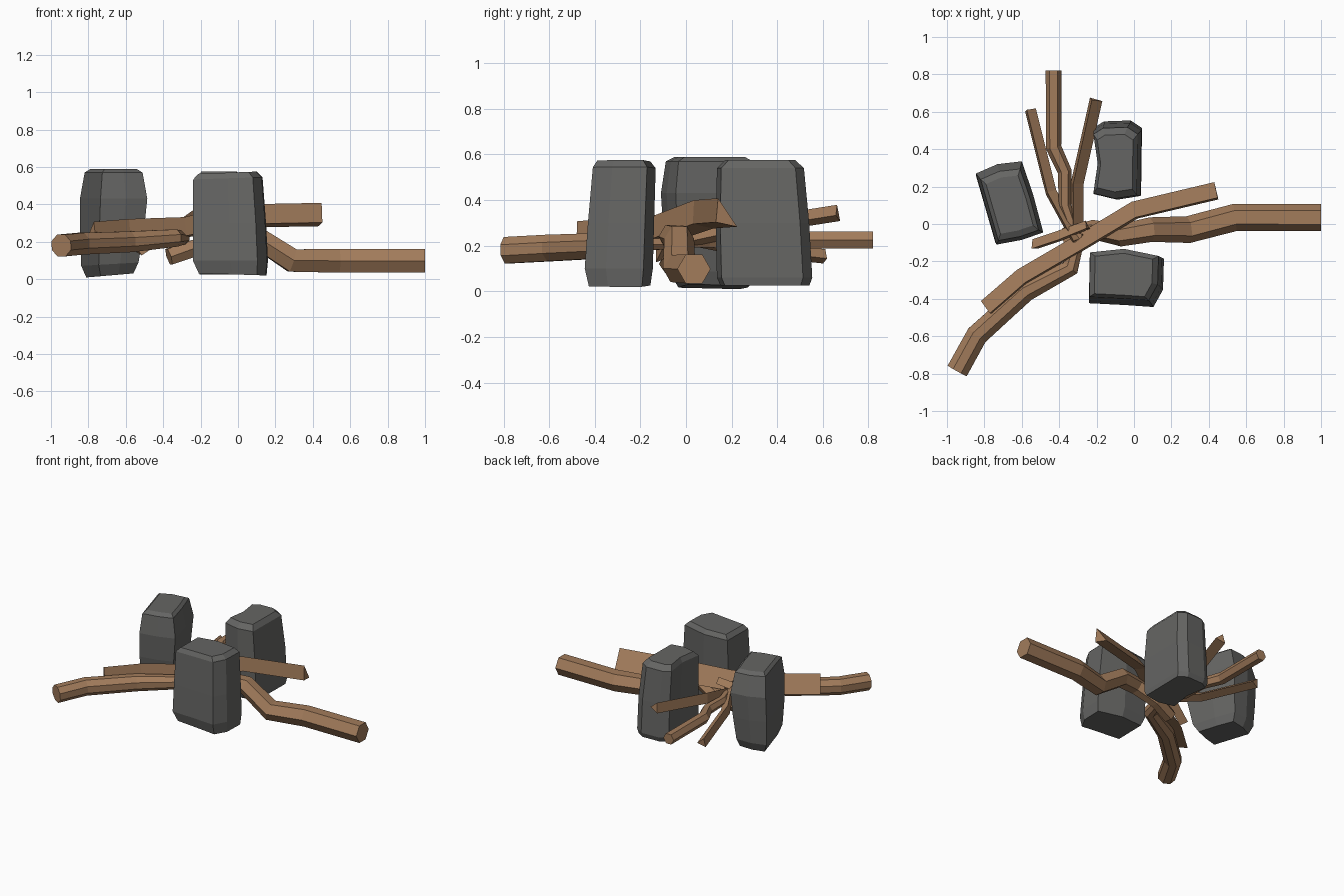
import bpy, math
from mathutils import Vector

if "Cube" in bpy.data.objects:
    bpy.data.objects.remove(bpy.data.objects["Cube"])


def material(name, rgb):
    m = bpy.data.materials.new(name)
    m.diffuse_color = (*rgb, 1)
    m.use_nodes = True
    m.node_tree.nodes["Principled BSDF"].inputs["Base Color"].default_value = m.diffuse_color
    return m


WOOD = material("wood_brown", (0.36, 0.2, 0.105))
STONE = material("stone_grey", (0.13, 0.13, 0.125))


def loft(name, rings, mat):
    """Skin a list of equal-sized point rings and cap both ends."""
    n = len(rings[0])
    verts = [p for r in rings for p in r]
    faces = [tuple(range(n))[::-1], tuple(range(len(verts) - n, len(verts)))]
    for k in range(len(rings) - 1):
        for i in range(n):
            j = (i + 1) % n
            faces.append((k*n + i, k*n + j, k*n + n + j, k*n + n + i))
    me = bpy.data.meshes.new(name)
    me.from_pydata(verts, [], faces)
    me.materials.append(mat)
    ob = bpy.data.objects.new(name, me)
    bpy.context.collection.objects.link(ob)
    return ob


def log(name, path, section):
    """Sweep a section along a path of (x, y, z, scale)."""
    pts = [Vector(p[:3]) for p in path]
    rings = []
    for i, p in enumerate(pts):
        a = (p - pts[i-1]).normalized() if i else Vector()
        b = (pts[i+1] - p).normalized() if i < len(pts) - 1 else Vector()
        t = (a + b).normalized()
        side = t.cross(Vector((0, 0, 1))).normalized()
        up = side.cross(t)
        rings.append([p + (side*s + up*u) * path[i][3] for s, u in section])
    return loft(name, rings, WOOD)


def ngon(n, turn=0.0):
    return [(math.cos(turn + math.tau*i/n), math.sin(turn + math.tau*i/n)) for i in range(n)]


HEX = ngon(6)
SPLIT = [(0.035, 0.06), (-0.05, -0.065), (0.045, -0.045)]   # split plank wedge
TRI = ngon(3, math.radians(70))

# Long thick logs
log("front_log", [(-.945, -.785, .18, .063), (-.84, -.595, .19, .063), (-.58, -.36, .2, .06),
                  (-.34, -.235, .22, .05), (-.29, -.05, .22, .035)], ngon(8, math.pi/8))
log("right_log", [(1, .035, .098, .073), (.54, .035, .098, .073), (.29, -.03, .1, .072),
                  (.09, -.03, .23, .066), (-.07, -.06, .24, .06), (-.22, -.03, .17, .052),
                  (-.37, -.07, .12, .05)][::-1], HEX)
log("split_log", [(-.79, -.45, .25, .95), (-.6, -.285, .265, .95), (-.3, -.11, .275, .95),
                  (0, .07, .34, 1), (.44, .175, .348, 1)], SPLIT)

# Thin sticks at the back
log("back_stick", [(-.43, .82, .225, .042), (-.43, .41, .225, .042), (-.37, .28, .22, .038),
                   (-.37, .1, .22, .033), (-.31, -.07, .22, .028)], HEX)
log("left_stick", [(-.56, .61, .15, .037), (-.45, .17, .2, .037), (-.31, -.09, .25, .034)], TRI)
log("right_stick", [(-.21, .665, .34, .042), (-.31, .22, .27, .042), (-.31, -.1, .2, .038)], TRI)
log("short_stick", [(-.535, -.115, .15, .035), (-.4, -.07, .24, .035), (-.25, -.01, .29, .03)], TRI)


def stone(name, outline, levels):
    """Loft an outline through levels of (z, scale, dx, dy, tilt along x)."""
    cx = sum(p[0] for p in outline) / len(outline)
    cy = sum(p[1] for p in outline) / len(outline)
    rings = [[(cx + dx + (x - cx)*s, cy + dy + (y - cy)*s, z + k*(x - cx))
              for x, y in outline] for z, s, dx, dy, k in levels]
    return loft(name, rings, STONE)


# Three standing stones
stone("front_stone",
      [(-.23, -.16), (-.235, -.41), (-.04, -.42), (.1, -.43), (.15, -.34), (.155, -.18), (-.04, -.14)],
      [(.025, .93, .01, -.005, -.03), (.1, 1.03, 0, -.01, 0), (.3, 1, -.005, 0, 0),
       (.54, .95, -.015, .015, .03), (.57, .8, -.02, .015, .03)])
stone("back_stone",
      [(-.215, .5), (-.19, .33), (-.215, .16), (-.09, .13), (.035, .15), (.04, .5), (-.02, .54), (-.16, .535)],
      [(.025, .95, .005, .01, 0), (.06, 1.02, 0, .01, 0), (.3, 1, 0, 0, 0),
       (.54, .93, -.01, -.01, 0), (.575, .75, -.01, -.015, 0)])
stone("left_stone",
      [(-.845, .27), (-.79, .08), (-.735, -.11), (-.6, -.085), (-.485, -.045), (-.54, .16), (-.6, .335), (-.73, .32)],
      [(.02, .7, -.02, .01, .06), (.08, .85, -.02, .005, .05), (.25, .95, -.01, 0, 0),
       (.43, 1, 0, 0, 0), (.57, .86, 0, -.01, 0), (.588, .7, 0, -.01, 0)])
